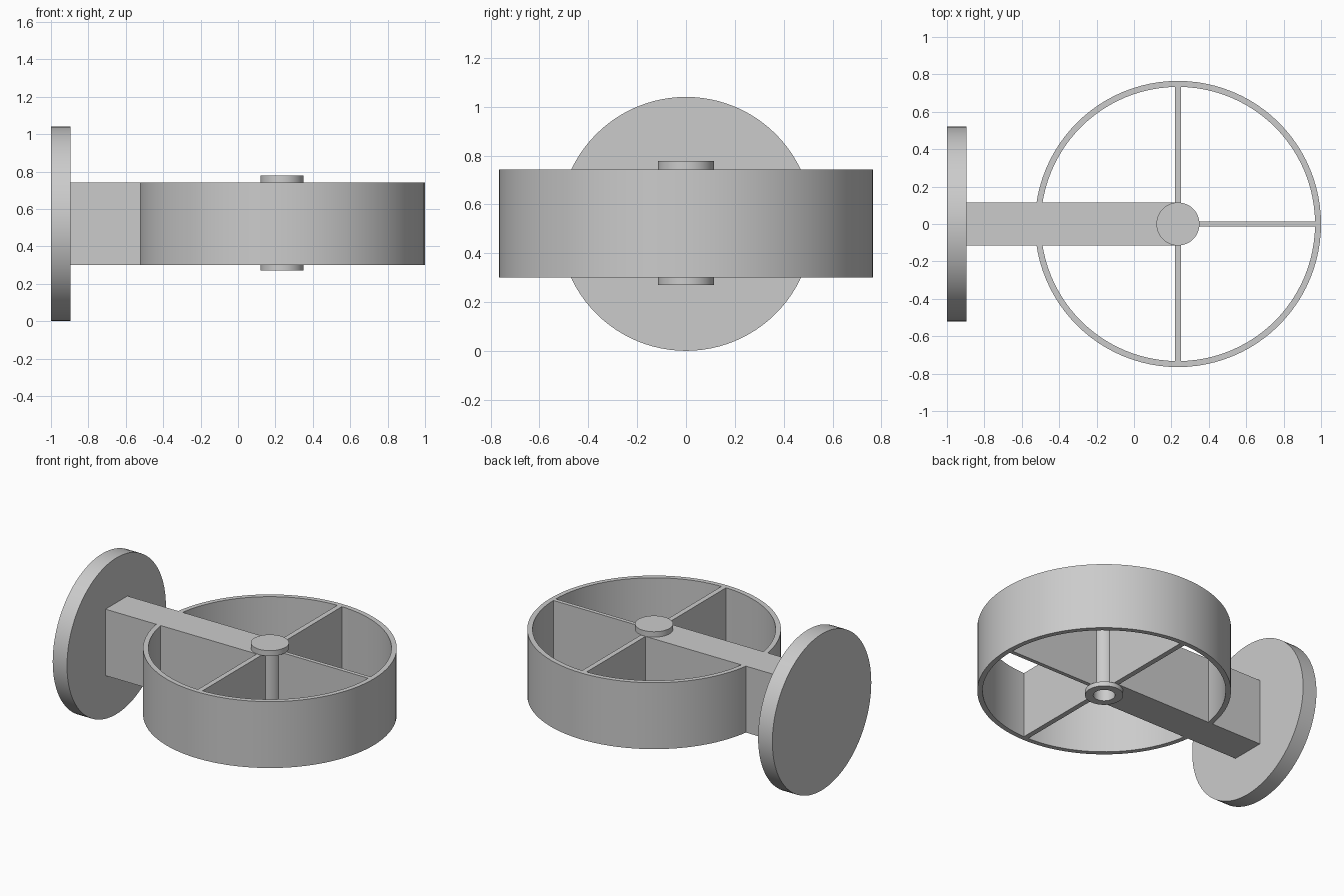
import bpy
import math
from mathutils import Matrix

default = bpy.data.objects.get("Cube")
if default:
    bpy.data.objects.remove(default, do_unlink=True)

grey = bpy.data.materials.new("plain grey")
grey.use_nodes = True
grey.diffuse_color = (0.6, 0.6, 0.6, 1)
grey.node_tree.nodes["Principled BSDF"].inputs["Base Color"].default_value = (0.6, 0.6, 0.6, 1)

WHEEL_X = 0.235
LOW, HIGH = 0.30, 0.742
MID = (LOW + HIGH) / 2
RIM = 0.765
SIDES = 96


def finish(obj, name):
    obj.name = name
    obj.data.materials.clear()
    obj.data.materials.append(grey)
    return obj


def box(name, x0, x1, y0, y1, z0=LOW, z1=HIGH):
    bpy.ops.mesh.primitive_cube_add(size=1)
    obj = bpy.context.object
    size = Matrix.Diagonal((x1 - x0, y1 - y0, z1 - z0, 1))
    obj.data.transform(size)
    obj.location = ((x0 + x1) / 2, (y0 + y1) / 2, (z0 + z1) / 2)
    return finish(obj, name)


def smooth(obj):
    bpy.ops.object.select_all(action="DESELECT")
    obj.select_set(True)
    bpy.context.view_layer.objects.active = obj
    bpy.ops.object.shade_smooth_by_angle(angle=math.radians(30))


def lathe(name, profile, closed):
    """Spin an (r, z) profile about the wheel axle; r = 0 points become poles."""
    verts, faces, rings = [], [], []
    for r, z in profile:
        count = SIDES if r else 1
        rings.append([len(verts) + i for i in range(count)])
        for i in range(count):
            a = 2 * math.pi * i / SIDES
            verts.append((r * math.cos(a), r * math.sin(a), z))
    pairs = list(zip(rings, rings[1:]))
    if closed:
        pairs.append((rings[-1], rings[0]))
    for a, b in pairs:
        for i in range(SIDES):
            j = (i + 1) % SIDES
            quad = [a[i % len(a)], a[j % len(a)], b[j % len(b)], b[i % len(b)]]
            faces.append(list(dict.fromkeys(quad)))
    mesh = bpy.data.meshes.new(name)
    mesh.from_pydata(verts, [], faces)
    obj = bpy.data.objects.new(name, mesh)
    bpy.context.collection.objects.link(obj)
    obj.location.x = WHEEL_X
    finish(obj, name)
    smooth(obj)
    return obj


# Open wheel rim
lathe("wheel_rim", [(RIM, LOW), (RIM, HIGH), (RIM - 0.032, HIGH), (RIM - 0.032, LOW)], True)

# Hub: flanged at both ends, bored from below
BORE, TUBE, FLANGE = 0.066, 0.073, 0.115
lathe("hub", [(0, HIGH), (BORE, HIGH), (BORE, 0.27), (FLANGE, 0.27), (FLANGE, LOW),
              (TUBE, LOW), (TUBE, HIGH), (FLANGE, HIGH), (FLANGE, 0.778), (0, 0.778)], False)

# Radial divider walls
INNER, OUTER = 0.07, RIM - 0.02
for name, side in (("front_divider", -1), ("back_divider", 1)):
    ends = sorted((side * INNER, side * OUTER))
    box(name, WHEEL_X - 0.017, WHEEL_X + 0.017, *ends)
box("left_divider", WHEEL_X + INNER, WHEEL_X + OUTER, -0.013, 0.013)

# Mounting arm, bored where it meets the hub
arm = box("mounting_arm", -0.9, WHEEL_X, -0.115, 0.115)
bpy.ops.mesh.primitive_cylinder_add(vertices=SIDES, radius=TUBE - 0.003, depth=1,
                                    location=(WHEEL_X, 0, MID))
cutter = bpy.context.object
cutter.name = "hub_bore_cutter"
cutter.hide_render = True
cut = arm.modifiers.new("hub bore", "BOOLEAN")
cut.operation = "DIFFERENCE"
cut.object = cutter
bpy.ops.object.select_all(action="DESELECT")
arm.select_set(True)
bpy.context.view_layer.objects.active = arm
bpy.ops.object.modifier_apply(modifier=cut.name)
bpy.data.objects.remove(cutter, do_unlink=True)

# Round wall plate
bpy.ops.mesh.primitive_cylinder_add(vertices=SIDES, radius=0.52, depth=0.105)
plate = finish(bpy.context.object, "wall_plate")
plate.data.transform(Matrix.Rotation(math.pi / 2, 4, "Y"))
plate.location = (-0.9475, 0, 0.52)
smooth(plate)
